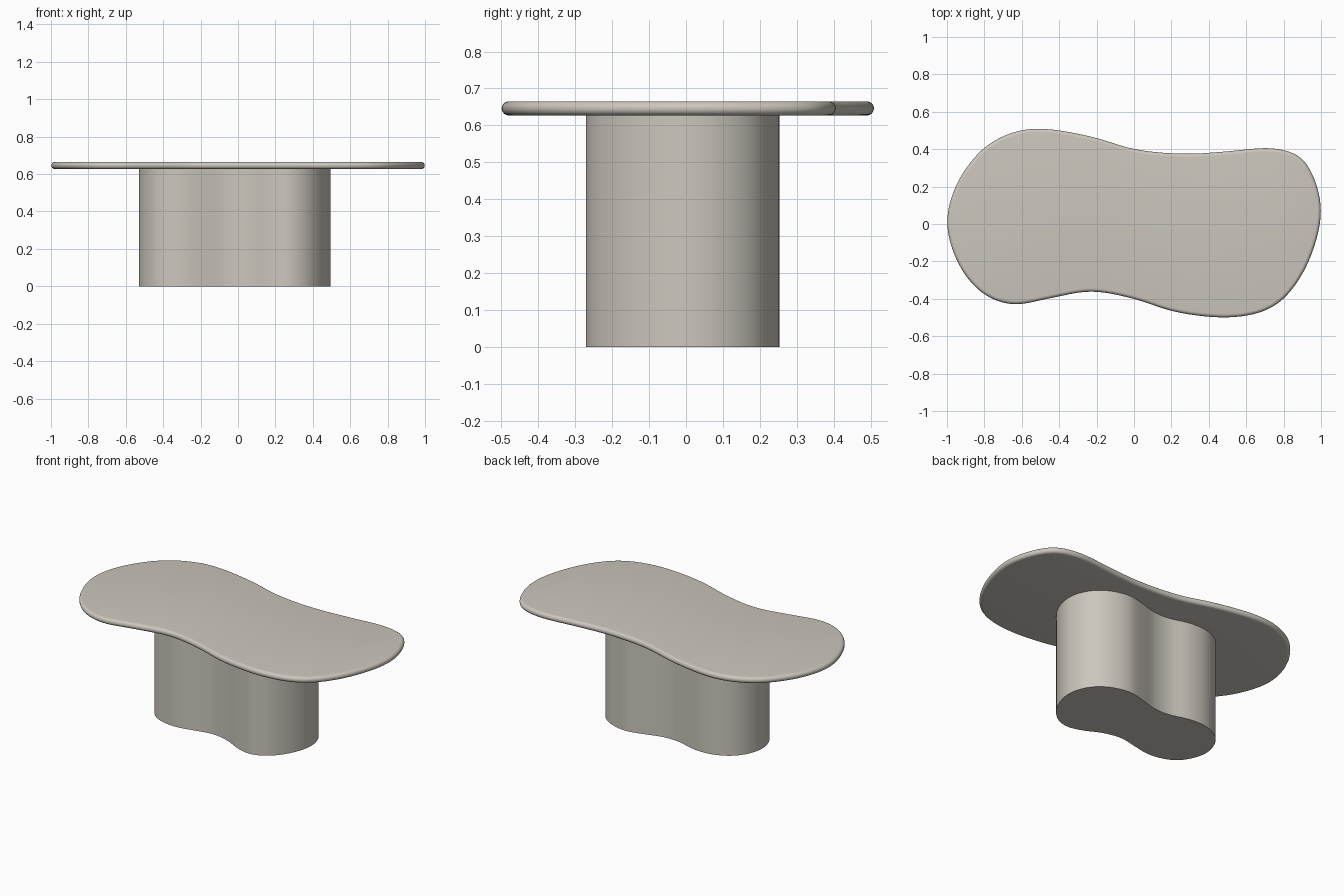
import bpy, bmesh, math
from mathutils import Vector

if "Cube" in bpy.data.objects:
    bpy.data.objects.remove(bpy.data.objects["Cube"])

stone = bpy.data.materials.new("warm grey plaster")
stone.diffuse_color = (0.60, 0.57, 0.51, 1)
stone.use_nodes = True
stone.node_tree.nodes["Principled BSDF"].inputs["Base Color"].default_value = stone.diffuse_color


def smooth_loop(points, steps):
    """Closed Catmull-Rom curve (centripetal knots) through the points."""
    pts = [Vector(p) for p in points]
    n, out = len(pts), []
    for i in range(n):
        p = [pts[(i + k - 1) % n] for k in range(4)]
        t = [0.0]
        for k in range(3):
            t.append(t[-1] + (p[k + 1] - p[k]).length ** 0.5)
        for s in range(steps):
            u = t[1] + (t[2] - t[1]) * s / steps
            a = [p[k].lerp(p[k + 1], (u - t[k]) / (t[k + 1] - t[k])) for k in range(3)]
            b = [a[k].lerp(a[k + 1], (u - t[k]) / (t[k + 2] - t[k])) for k in range(2)]
            out.append(b[0].lerp(b[1], (u - t[1]) / (t[2] - t[1])))
    # light relaxation so the curvature flows evenly
    for _ in range(6):
        m = len(out)
        out = [out[i] * 0.5 + (out[i - 1] + out[(i + 1) % m]) * 0.25 for i in range(m)]
    return out


def solid(name, outline, profile):
    """Stack rings of the outline; profile = (inset, z) from bottom to top."""
    n = len(outline)
    normals = []
    for i in range(n):
        d = (outline[(i + 1) % n] - outline[i - 1]).normalized()
        normals.append(Vector((d.y, -d.x)))
    bm = bmesh.new()
    rings = []
    for inset, z in profile:
        rings.append([bm.verts.new((*(p - m * inset), z)) for p, m in zip(outline, normals)])
    for lo, hi in zip(rings, rings[1:]):
        for i in range(n):
            j = (i + 1) % n
            bm.faces.new((lo[i], lo[j], hi[j], hi[i]))
    bm.faces.new(rings[0][::-1])
    bm.faces.new(rings[-1])
    bmesh.ops.recalc_face_normals(bm, faces=bm.faces)
    mesh = bpy.data.meshes.new(name)
    bm.to_mesh(mesh)
    bm.free()
    mesh.materials.append(stone)
    ob = bpy.data.objects.new(name, mesh)
    bpy.context.collection.objects.link(ob)
    bpy.ops.object.select_all(action='DESELECT')
    ob.select_set(True)
    bpy.context.view_layer.objects.active = ob
    bpy.ops.object.shade_smooth_by_angle(angle=math.radians(35))
    return ob


# Tabletop: wavy slab with a rounded rim (counter-clockwise outline)
top_pts = [(1, 0.05), (0.965, 0.24), (0.885, 0.36), (0.74, 0.405), (0.5, 0.388),
           (0.27, 0.375), (0, 0.4), (-0.22, 0.465), (-0.5, 0.51), (-0.66, 0.485),
           (-0.81, 0.4), (-0.95, 0.21), (-1, 0), (-0.935, -0.22), (-0.81, -0.37),
           (-0.65, -0.43), (-0.45, -0.397), (-0.23, -0.36), (0, -0.4), (0.22, -0.47),
           (0.5, -0.5), (0.69, -0.467), (0.81, -0.39), (0.93, -0.21)]
r, z0, z1 = 0.019, 0.627, 0.665
rim = []
for k in range(13):
    a = -math.pi / 2 + math.pi * k / 12
    rim.append((r - r * math.cos(a), (z0 + z1) / 2 + r * math.sin(a)))
solid("tabletop", smooth_loop(top_pts, 10), rim)

# Pedestal: straight column with a two-lobed plan
base_pts = [(0.495, 0.0), (0.475, 0.11), (0.40, 0.205), (0.25, 0.255), (0.12, 0.228),
            (0.02, 0.2), (-0.09, 0.2), (-0.22, 0.236), (-0.36, 0.228), (-0.475, 0.155),
            (-0.53, 0.02), (-0.508, -0.09), (-0.44, -0.178), (-0.3, -0.218),
            (-0.17, -0.197), (-0.05, -0.175), (0.07, -0.2), (0.17, -0.25),
            (0.27, -0.273), (0.37, -0.235), (0.455, -0.13)]
solid("pedestal", smooth_loop(base_pts, 8), [(0, 0), (0, 0.635)])
